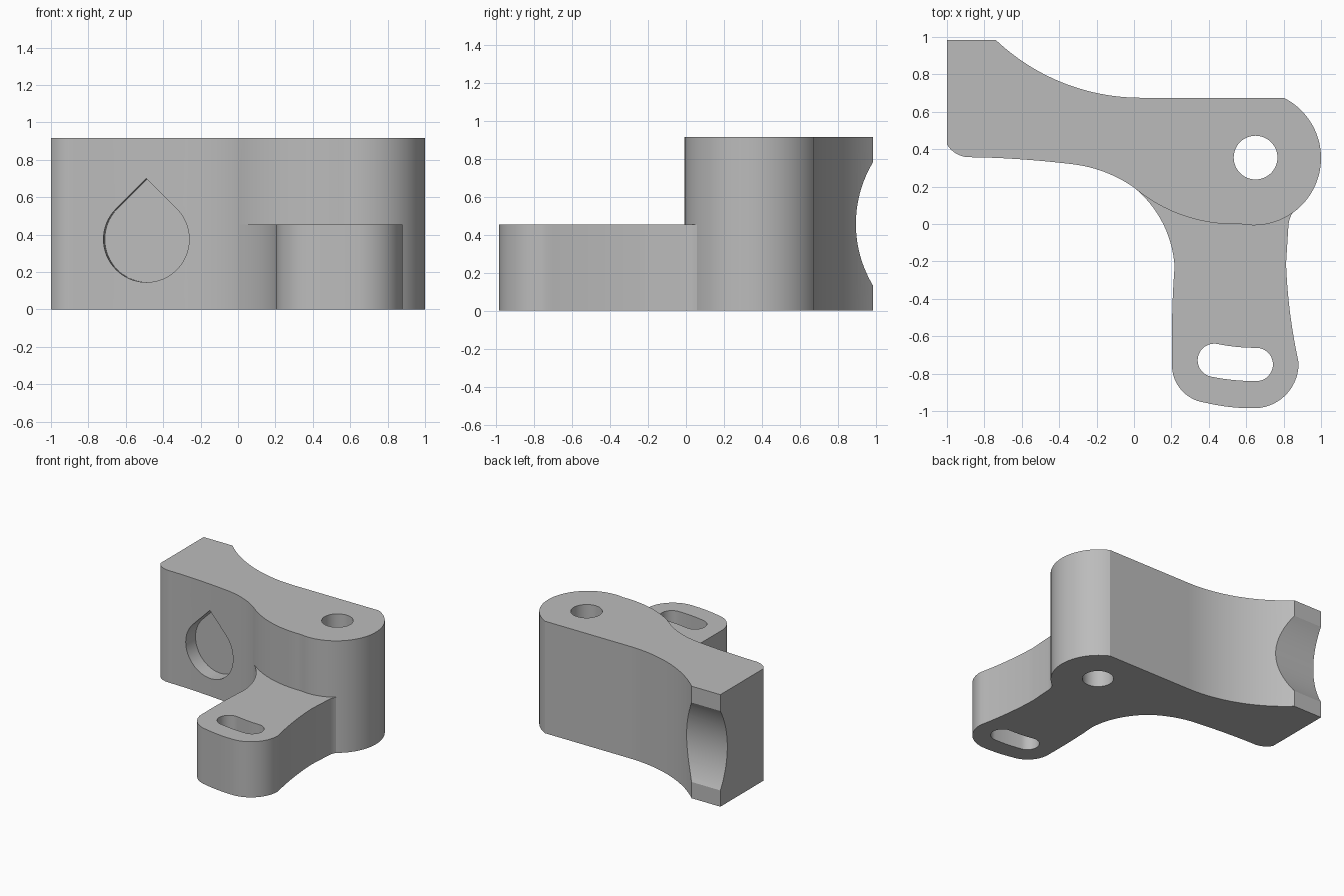
import bpy, bmesh, math
from mathutils import Vector

cube = bpy.data.objects.get("Cube")
if cube:
    bpy.data.objects.remove(cube, do_unlink=True)

HEIGHT, FOOT_HEIGHT = 0.915, 0.455
PIVOT = (0.65, 0.355)

grey = bpy.data.materials.new("plain grey")
grey.use_nodes = True
grey.diffuse_color = (0.5, 0.5, 0.5, 1)
grey.node_tree.nodes["Principled BSDF"].inputs["Base Color"].default_value = (0.5, 0.5, 0.5, 1)


def sweep(center, r, start, end, n=24):
    """Points on a circle between two angles in degrees."""
    angles = [math.radians(start + (end - start) * i / n) for i in range(n + 1)]
    return [(center[0] + r * math.cos(a), center[1] + r * math.sin(a)) for a in angles]


def arc(p, q, s, n=20):
    """Arc from p through q to s."""
    p, q, s = Vector(p), Vector(q), Vector(s)
    a, b = q - p, s - p
    d = 2 * (a.x * b.y - a.y * b.x)
    c = p + Vector((b.y * a.length_squared - a.y * b.length_squared,
                    a.x * b.length_squared - b.x * a.length_squared)) / d
    start = math.degrees(math.atan2(p.y - c.y, p.x - c.x))
    end = math.degrees(math.atan2(s.y - c.y, s.x - c.x))
    if d > 0 and end < start:
        end += 360
    if d < 0 and end > start:
        end -= 360
    return sweep(c, (p - c).length, start, end, n)


def prism(name, outline, low, high):
    """Upright solid from a closed outline."""
    pts = []
    for p in outline:
        if not pts or (Vector(p) - Vector(pts[-1])).length > 1e-4:
            pts.append(p)
    if (Vector(pts[0]) - Vector(pts[-1])).length < 1e-4:
        pts.pop()
    bm = bmesh.new()
    face = bm.faces.new([bm.verts.new((x, y, low)) for x, y in pts])
    top = bmesh.ops.extrude_face_region(bm, geom=[face])["geom"]
    bmesh.ops.translate(bm, vec=(0, 0, high - low),
                        verts=[v for v in top if isinstance(v, bmesh.types.BMVert)])
    bmesh.ops.recalc_face_normals(bm, faces=bm.faces)
    mesh = bpy.data.meshes.new(name)
    bm.to_mesh(mesh)
    bm.free()
    mesh.materials.append(grey)
    ob = bpy.data.objects.new(name, mesh)
    bpy.context.collection.objects.link(ob)
    return ob


def combine(target, tool, operation):
    mod = target.modifiers.new(tool.name, 'BOOLEAN')
    mod.operation, mod.solver, mod.object = operation, 'EXACT', tool
    bpy.context.view_layer.objects.active = target
    bpy.ops.object.modifier_apply(modifier=mod.name)
    bpy.data.objects.remove(tool, do_unlink=True)


# Tall arm with a rounded boss at one end
arm = [(-1, 0.985)]
arm += arc((-1, 0.425), (-0.95, 0.376), (-0.87, 0.357), 8)
arm += arc((-0.75, 0.354), (-0.54, 0.341), (-0.33, 0.32), 10)
arm += arc((-0.33, 0.32), (-0.16, 0.279), (0, 0.195), 12)
arm += arc((0, 0.195), (0.2, 0.07), (0.57, 0))
arm += arc((0.57, 0), (1, 0.355), (0.8, 0.675), 48)
arm += arc((0.03, 0.675), (-0.38, 0.755), (-0.74, 0.985), 28)
bracket = prism("bracket_body", arm, 0, HEIGHT)

# Low foot that flares around the slot
foot = [(0.75, 0.25), (0.2, 0.3)]
foot += arc((0, 0.195), (0.14, 0.03), (0.217, -0.23))
foot += arc((0.217, -0.23), (0.207, -0.4), (0.203, -0.6), 8)
foot += arc((0.203, -0.76), (0.26, -0.895), (0.38, -0.955))
foot += arc((0.38, -0.955), (0.51, -0.978), (0.65, -0.985), 10)
foot += arc((0.65, -0.985), (0.815, -0.91), (0.88, -0.74))
foot += arc((0.88, -0.74), (0.835, -0.48), (0.813, -0.21), 14)
foot += [(0.825, -0.02)]
foot += arc((0.825, -0.02), (0.842, 0.05), (0.88, 0.098), 8)
combine(bracket, prism("slotted_foot", foot, 0, FOOT_HEIGHT), 'UNION')

# Pivot hole and the curved slot centred on it
combine(bracket, prism("pivot_hole", sweep(PIVOT, 0.117, 0, 360, 48), -0.2, 1.2), 'DIFFERENCE')
radius, half, a0, a1 = 1.106, 0.089, 258.5, 270.2
end0, end1 = [sweep(PIVOT, radius, a, a, 1)[0] for a in (a0, a1)]
slot = sweep(PIVOT, radius + half, a0, a1, 10) + sweep(end1, half, a1, a1 + 180)
slot += sweep(PIVOT, radius - half, a1, a0, 10) + sweep(end0, half, a0 + 180, a0 + 360)
combine(bracket, prism("slot", slot, -0.2, 0.7), 'DIFFERENCE')

# Teardrop pocket, square to the slightly sloped front wall
drop = sweep((0, 0), 0.23, 135, 405, 48) + [(0, 0.23 * math.sqrt(2))]
pocket = prism("teardrop_pocket", drop, -0.12, 0.3)
pocket.location = (-0.49, 0.335, 0.375)
pocket.rotation_euler = (math.pi / 2, 0, math.radians(-3.5))
bpy.context.view_layer.update()
combine(bracket, pocket, 'DIFFERENCE')

# Hollow cylindrical seat across the rear end of the arm
seat = prism("rear_seat", sweep((0, 0), 0.63, 0, 360, 120), -1.3, 0)
seat.location = (0, 1.525, 0.457)
seat.rotation_euler = (0, math.pi / 2, 0)
bpy.context.view_layer.update()
combine(bracket, seat, 'DIFFERENCE')

# Smooth walls with crisp edges
bpy.ops.object.select_all(action='DESELECT')
bracket.select_set(True)
bpy.context.view_layer.objects.active = bracket
bpy.ops.object.shade_smooth_by_angle(angle=math.radians(25))
